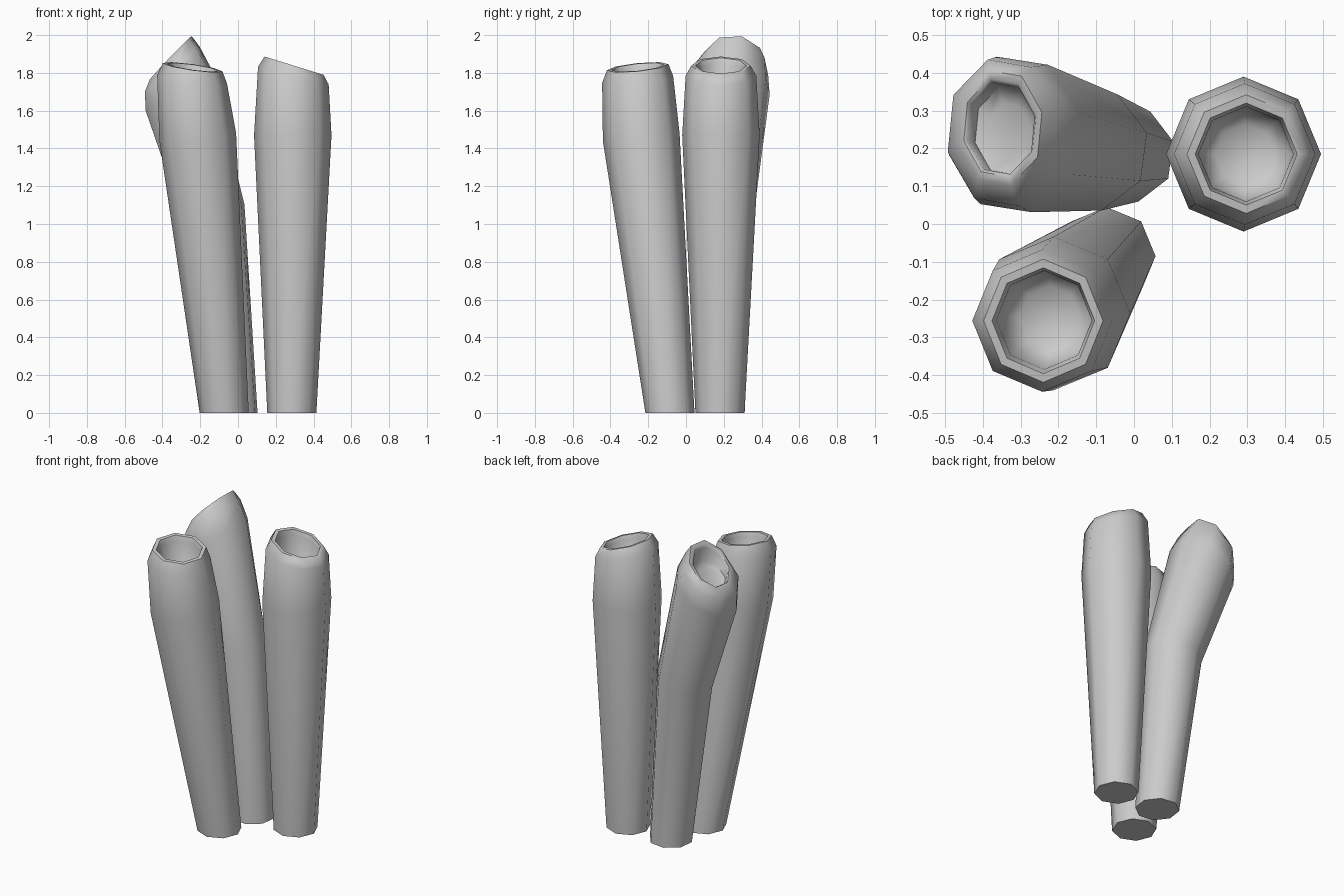
import bpy
import bmesh
from math import sin, cos, pi, radians

if "Cube" in bpy.data.objects:
    bpy.data.objects.remove(bpy.data.objects["Cube"])

SIDES = 8


def ring_points(ring, phase):
    """Tilted elliptical ring: centre x, y, z, radii x, y, slopes of z along x, y."""
    cx, cy, cz, rx, ry, sx, sy = ring
    pts = []
    for i in range(SIDES):
        a = 2 * pi * i / SIDES + radians(phase)
        dx, dy = rx * cos(a), ry * sin(a)
        pts.append((cx + dx, cy + dy, cz + sx * dx + sy * dy))
    return pts


def inner_ring(rim, body, t, scale):
    """Ring inside the mouth, moved from the rim towards the body ring."""
    mix = [a + (b - a) * t for a, b in zip(rim, body)]
    mix[3], mix[4] = rim[3] * scale, rim[4] * scale
    return mix


def tube(name, phase, rings):
    rim, body = rings[-1], rings[-3]
    rings = rings + [inner_ring(rim, body, 0.0, 0.86),
                     inner_ring(rim, body, 0.08, 0.8),
                     inner_ring(rim, body, 0.5, 0.76),
                     inner_ring(rim, body, 0.6, 0.5)]
    bm = bmesh.new()
    loops = [[bm.verts.new(p) for p in ring_points(r, phase)] for r in rings]
    for lo, hi in zip(loops, loops[1:]):
        for i in range(SIDES):
            j = (i + 1) % SIDES
            bm.faces.new((lo[i], lo[j], hi[j], hi[i]))
    bm.faces.new(loops[0][::-1])
    bm.faces.new(loops[-1])
    bmesh.ops.recalc_face_normals(bm, faces=bm.faces[:])
    mesh = bpy.data.meshes.new(name)
    bm.to_mesh(mesh)
    bm.free()
    obj = bpy.data.objects.new(name, mesh)
    bpy.context.collection.objects.link(obj)
    bpy.context.view_layer.objects.active = obj
    obj.select_set(True)
    bpy.ops.object.shade_smooth_by_angle(angle=radians(55))
    obj.select_set(False)


# upright tube on the right
tube("right_tube", 0, [
    (0.285, 0.18, 0, 0.13, 0.13, 0, 0),
    (0.29, 0.185, 1.47, 0.205, 0.205, 0, 0),
    (0.293, 0.185, 1.785, 0.187, 0.187, -0.25, 0),
    (0.297, 0.185, 1.838, 0.157, 0.157, -0.31, 0)])

# tube leaning to the front left
tube("front_tube", 0, [
    (-0.073, -0.085, 0, 0.13, 0.13, 0, 0),
    (-0.213, -0.237, 1.46, 0.203, 0.203, 0.1, 0.1),
    (-0.243, -0.256, 1.765, 0.185, 0.188, -0.12, 0.1),
    (-0.24, -0.256, 1.83, 0.158, 0.163, -0.14, 0.1)])

# bent tube leaning to the back left
tube("back_tube", 15, [
    (-0.022, 0.185, 0, 0.13, 0.13, 0, 0),
    (-0.13, 0.198, 1.07, 0.17, 0.168, 0.2, 0),
    (-0.317, 0.237, 1.715, 0.178, 0.213, 0.67, 0),
    (-0.348, 0.242, 1.82, 0.15, 0.2, 0.82, 0),
    (-0.355, 0.255, 1.88, 0.115, 0.157, 1.04, -0.05)])
